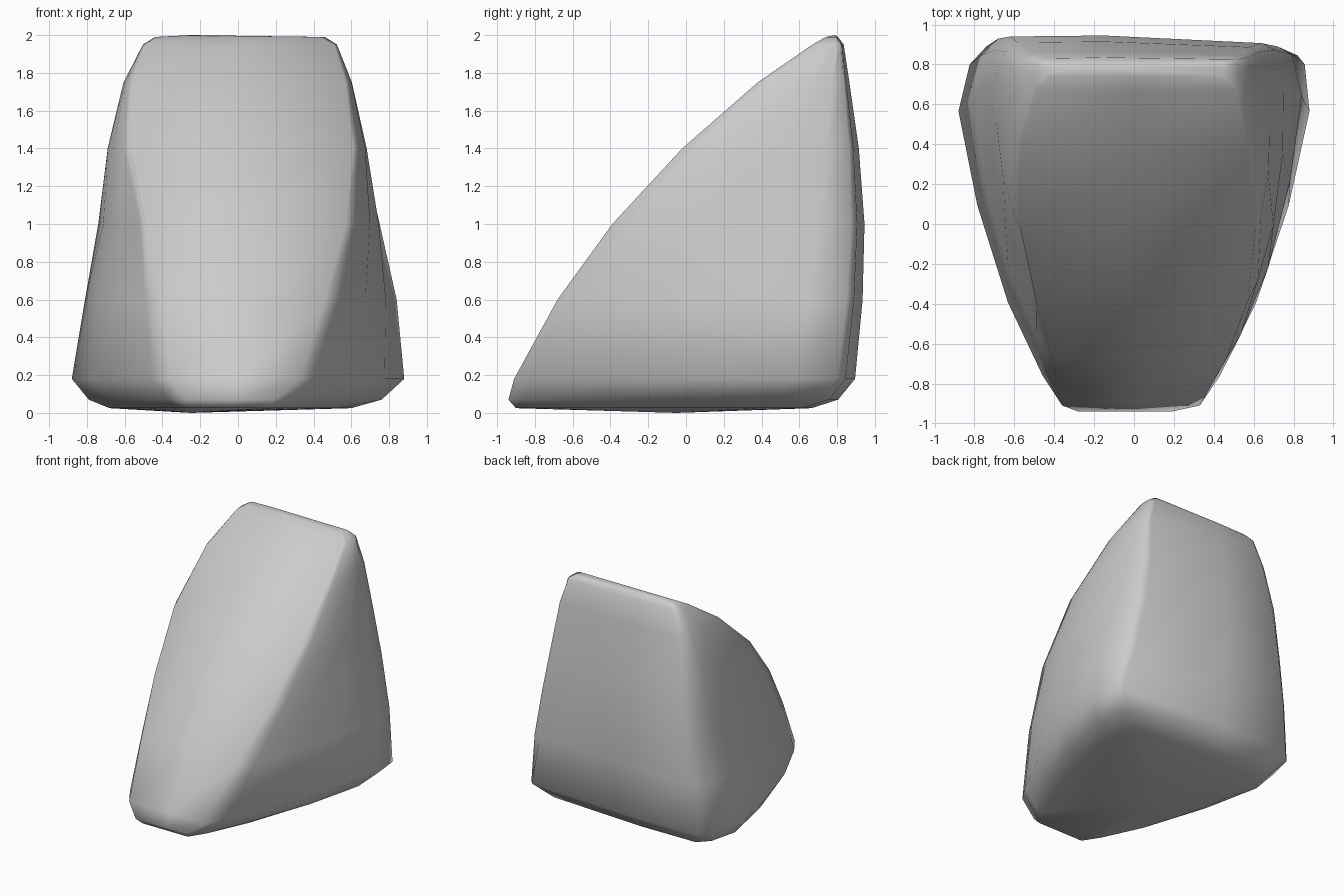
import bpy, bmesh
from math import radians

if "Cube" in bpy.data.objects:
    bpy.data.objects.remove(bpy.data.objects["Cube"])

# Boulder cross-sections: z, front y, front x left/right, widest x left/right,
# back y, back x left/right
SECTIONS = [
    (0.025, -0.90, -0.24, 0.17, -0.68, 0.60, 0.66, -0.55, 0.50),
    (0.07, -0.94, -0.28, 0.19, -0.79, 0.76, 0.80, -0.65, 0.68),
    (0.18, -0.91, -0.36, 0.33, -0.88, 0.88, 0.89, -0.74, 0.82),
    (0.60, -0.68, -0.41, 0.46, -0.81, 0.84, 0.93, -0.68, 0.72),
    (1.00, -0.39, -0.49, 0.57, -0.74, 0.75, 0.94, -0.62, 0.64),
    (1.40, -0.02, -0.57, 0.61, -0.69, 0.66, 0.91, -0.58, 0.58),
    (1.75, 0.38, -0.56, 0.57, -0.60, 0.59, 0.86, -0.52, 0.54),
    (1.95, 0.67, -0.49, 0.51, -0.50, 0.52, 0.83, -0.45, 0.48),
    (1.99, 0.74, -0.43, 0.43, -0.44, 0.46, 0.80, -0.40, 0.42),
]


def side(front_x, wide_x, back_x, yf, yb):
    """One flank, front corner to back corner, bulging slightly outward."""
    depth = yb - yf
    sign = 1 if wide_x > 0 else -1
    yw = yf + 0.82 * depth
    pts = []
    for t, bulge in ((0, 0), (0.1, 0.025), (0.35, 0.05), (0.68, 0.04), (1, 0)):
        x = front_x + (wide_x - front_x) * t + sign * bulge * depth
        pts.append((x, yf + (yw - yf) * t))
    pts.append(((wide_x * 0.6 + back_x * 0.4), yb - 0.05 * depth))
    # back face leans forward towards the right
    pts.append((back_x, yb - (0.025 if sign > 0 else 0.0) * depth))
    return pts


bm = bmesh.new()
rings = []
for z, yf, fl, fr, wl, wr, yb, bl, br in SECTIONS:
    outline = [(0.0, yf)] + side(fr, wr, br, yf, yb)
    outline += [(-0.15, yb + 0.005)] + side(fl, wl, bl, yf, yb)[::-1]
    rings.append([bm.verts.new((x, y, z)) for x, y in outline])

# chipped notch on the left front edge
notch = rings[4][-2]
notch.co.x += 0.03

n = len(rings[0])
for a, b in zip(rings, rings[1:]):
    for i in range(n):
        j = (i + 1) % n
        bm.faces.new((a[i], a[j], b[j], b[i]))

# closed underside and top ridge
base = bm.verts.new((-0.25, -0.05, 0.0))
peak = bm.verts.new((-0.25, 0.79, 2.0))
for i in range(n):
    j = (i + 1) % n
    bm.faces.new((rings[0][j], rings[0][i], base))
    bm.faces.new((rings[-1][i], rings[-1][j], peak))
bmesh.ops.recalc_face_normals(bm, faces=bm.faces)

mesh = bpy.data.meshes.new("boulder")
bm.to_mesh(mesh)
bm.free()
boulder = bpy.data.objects.new("boulder", mesh)
bpy.context.collection.objects.link(boulder)
bpy.context.view_layer.objects.active = boulder
boulder.select_set(True)
bpy.ops.object.shade_smooth_by_angle(angle=radians(70))
